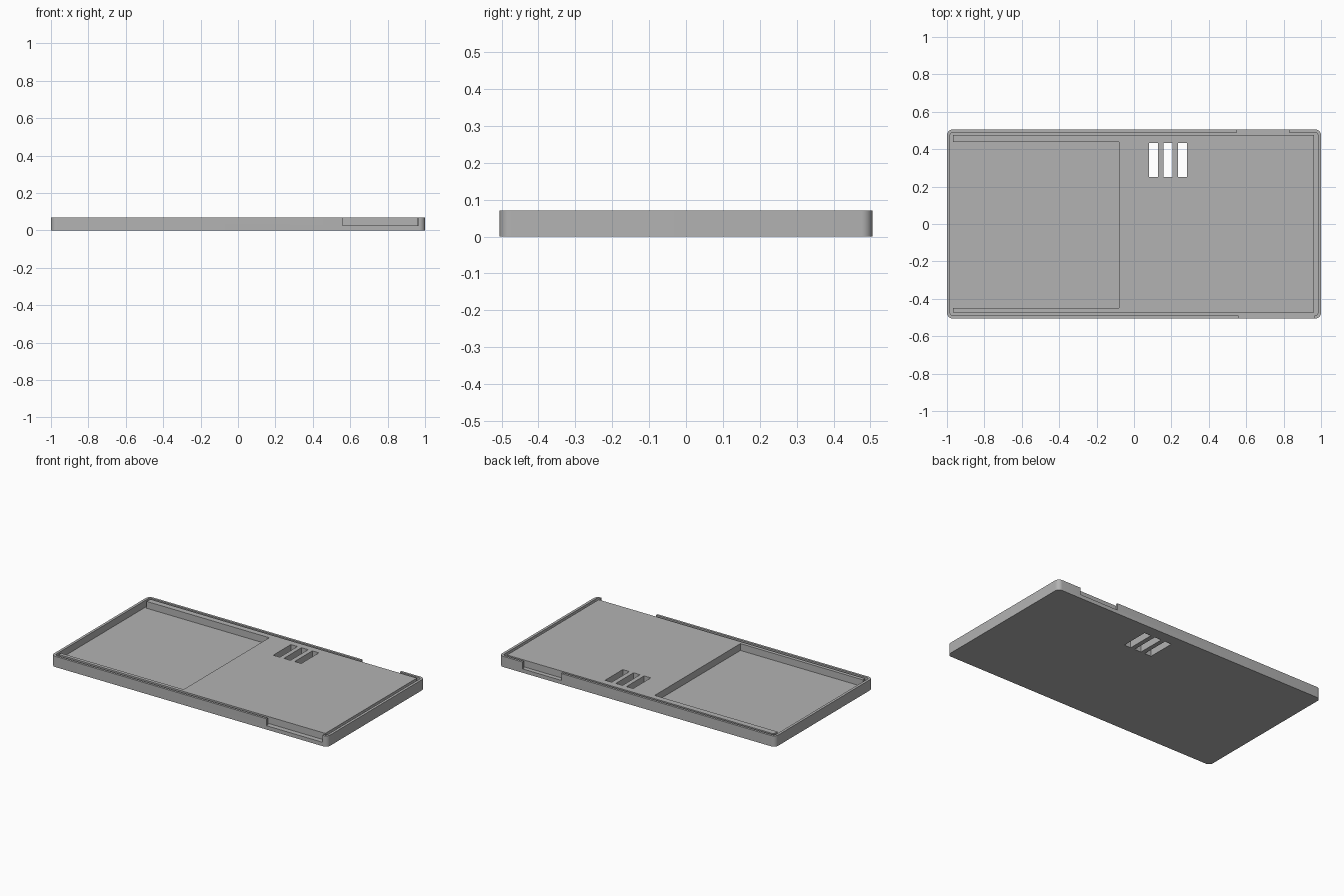
import bpy
import bmesh
from math import cos, sin, pi, radians

cube = bpy.data.objects.get("Cube")
if cube:
    bpy.data.objects.remove(cube, do_unlink=True)

HEIGHT = 0.07
FLOOR = 0.025

grey = bpy.data.materials.new("plain grey")
grey.use_nodes = True
grey.diffuse_color = (0.45, 0.45, 0.45, 1)
grey.node_tree.nodes["Principled BSDF"].inputs["Base Color"].default_value = (0.45, 0.45, 0.45, 1)


def prism(name, outline, z0, z1):
    """Extrude a flat outline from z0 up to z1."""
    bm = bmesh.new()
    face = bm.faces.new([bm.verts.new((x, y, z0)) for x, y in outline])
    top = bmesh.ops.extrude_face_region(bm, geom=[face])["geom"]
    verts = [g for g in top if isinstance(g, bmesh.types.BMVert)]
    bmesh.ops.translate(bm, verts=verts, vec=(0, 0, z1 - z0))
    bmesh.ops.recalc_face_normals(bm, faces=bm.faces)
    mesh = bpy.data.meshes.new(name)
    bm.to_mesh(mesh)
    bm.free()
    mesh.materials.append(grey)
    obj = bpy.data.objects.new(name, mesh)
    bpy.context.collection.objects.link(obj)
    return obj


def rectangle(x0, x1, y0, y1):
    return [(x0, y0), (x1, y0), (x1, y1), (x0, y1)]


def rounded(half_x, half_y, radius, steps=8):
    """Outline of a rectangle with rounded corners."""
    points = []
    for i, (sx, sy) in enumerate([(1, 1), (-1, 1), (-1, -1), (1, -1)]):
        for k in range(steps + 1):
            a = (i + k / steps) * pi / 2
            points.append((sx * (half_x - radius) + radius * cos(a),
                           sy * (half_y - radius) + radius * sin(a)))
    return points


def cut(target, cutter):
    """Subtract the cutter from the target, then discard it."""
    mod = target.modifiers.new("cut", "BOOLEAN")
    mod.operation = "DIFFERENCE"
    mod.solver = "EXACT"
    mod.object = cutter
    cutter.hide_render = True
    bpy.context.view_layer.objects.active = target
    bpy.ops.object.modifier_apply(modifier=mod.name)
    bpy.data.objects.remove(cutter, do_unlink=True)


# Tray with thin rim
tray = prism("tray", rounded(1.0, 0.505, 0.03), 0, HEIGHT)

# Cavity leaves a raised C-shaped deck with a narrow groove around it
deck = [(-0.968, -0.472), (0.963, -0.472), (0.963, 0.476), (-0.968, 0.476),
        (-0.968, 0.438), (-0.08, 0.438), (-0.08, -0.449), (-0.968, -0.449)]
cavity = prism("cavity_cutter", rounded(0.983, 0.49, 0.015), FLOOR, 0.1)
cut(cavity, prism("deck_shape", deck, -0.1, 0.2))
cut(tray, cavity)

# Openings in the front and back rim
cut(tray, prism("front_notch_cutter", rectangle(0.56, 0.965, -0.55, -0.48), FLOOR, 0.1))
cut(tray, prism("back_notch_cutter", rectangle(0.55, 0.83, 0.483, 0.55), FLOOR, 0.1))

# Three slots through the deck
for x in (0.104, 0.181, 0.259):
    cut(tray, prism("slot_cutter", rectangle(x - 0.024, x + 0.024, 0.25, 0.433), -0.1, 0.2))

bpy.ops.object.select_all(action="DESELECT")
tray.select_set(True)
bpy.context.view_layer.objects.active = tray
bpy.ops.object.shade_smooth_by_angle(angle=radians(30))
